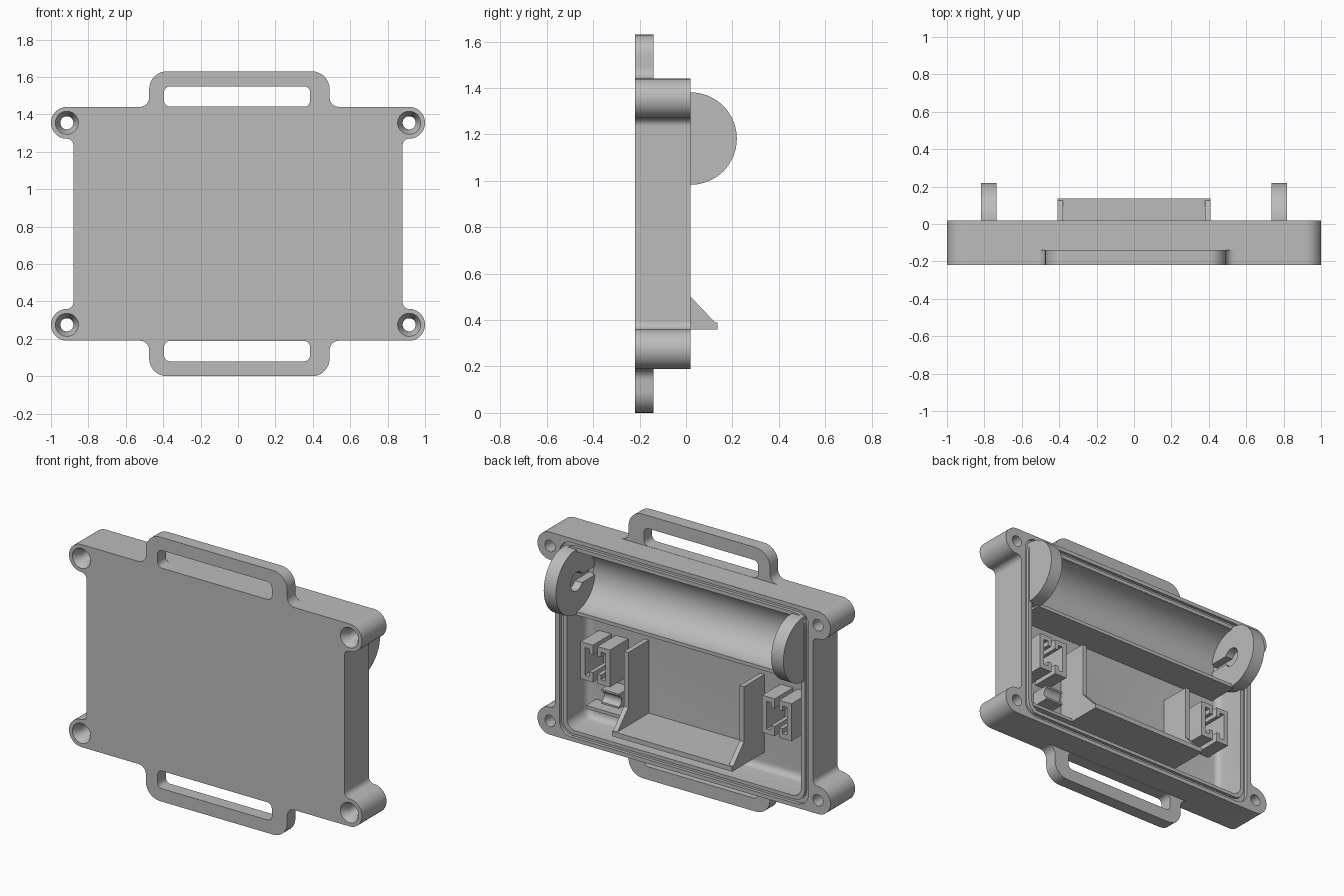
import bpy, bmesh, math
from mathutils import Vector

default = bpy.data.objects.get("Cube")
if default:
    bpy.data.objects.remove(default)

grey = bpy.data.materials.new("plain grey plastic")
grey.use_nodes = True
grey.diffuse_color = (0.5, 0.5, 0.5, 1)
grey.node_tree.nodes["Principled BSDF"].inputs["Base Color"].default_value = (0.5, 0.5, 0.5, 1)

MID = 0.815      # height of the case centre
BACK = 0.02      # rim plane
FRONT = -0.22    # outer face plane
FLOOR = -0.18    # inside floor plane


def add_object(name, bm):
    bmesh.ops.remove_doubles(bm, verts=bm.verts[:], dist=0.0002)
    bmesh.ops.recalc_face_normals(bm, faces=bm.faces[:])
    mesh = bpy.data.meshes.new(name)
    bm.to_mesh(mesh)
    bm.free()
    mesh.materials.append(grey)
    ob = bpy.data.objects.new(name, mesh)
    bpy.context.collection.objects.link(ob)
    return ob


def rounded(corners, steps=8):
    """Fillet each (u, v, radius) corner of a polygon."""
    out = []
    for i, (u, v, r) in enumerate(corners):
        p = Vector((u, v))
        if r == 0:
            out.append(p)
            continue
        a = (Vector(corners[i - 1][:2]) - p).normalized()
        b = (Vector(corners[(i + 1) % len(corners)][:2]) - p).normalized()
        half = a.angle(b) / 2
        centre = p + (a + b).normalized() * r / math.sin(half)
        d = r / math.tan(half)
        v0, v1, w = p + a * d - centre, p + b * d - centre, math.pi - 2 * half
        for k in range(steps + 1):
            t = k / steps
            out.append(centre + (v0 * math.sin((1 - t) * w) + v1 * math.sin(t * w)) / math.sin(w))
    clean = [p for i, p in enumerate(out) if (p - out[i - 1]).length > 0.0005]
    return clean


def rect(u0, u1, v0, v1, r=0.0, steps=8):
    return rounded([(u0, v0, r), (u1, v0, r), (u1, v1, r), (u0, v1, r)], steps)


def circle(u, v, r):
    return [Vector((u + r * math.cos(k * math.tau / 64), v + r * math.sin(k * math.tau / 64)))
            for k in range(64)]


def extrude(name, outline, axis, lo, hi, floor_fillet=0):
    """Extrude an (x, z) outline along y, or a (y, z) outline along x."""
    bm = bmesh.new()

    def place(p, d):
        return (p[0], d, p[1]) if axis == "y" else (d, p[0], p[1])
    rings = [[bm.verts.new(place(p, d)) for p in outline] for d in (lo, hi)]
    bottom = bm.faces.new(rings[0])
    bm.faces.new(rings[1][::-1])
    for i in range(len(outline)):
        bm.faces.new((rings[0][i - 1], rings[0][i], rings[1][i], rings[1][i - 1]))
    bmesh.ops.recalc_face_normals(bm, faces=bm.faces[:])
    if floor_fillet:
        bmesh.ops.bevel(bm, geom=bottom.edges[:], offset=floor_fillet, segments=5,
                        profile=0.5, affect="EDGES")
    return add_object(name, bm)


def box(name, x, y, z):
    return extrude(name, rect(x[0], x[1], z[0], z[1]), "y", y[0], y[1])


def cut(target, *cutters):
    for cutter in cutters:
        mod = target.modifiers.new("cut", "BOOLEAN")
        mod.operation, mod.solver, mod.object = "DIFFERENCE", "EXACT", cutter
        bpy.context.view_layer.update()
        result = bpy.data.meshes.new_from_object(
            target.evaluated_get(bpy.context.evaluated_depsgraph_get()))
        target.modifiers.clear()
        target.data = result
        bpy.data.objects.remove(cutter)
    return target


# Case shell with screw ears
ears = []
for sx, sz in ((1, 1), (1, -1), (-1, -1), (-1, 1)):
    ear = [(sx, MID + sz * 0.625, 0.0845), (sx, MID + sz * 0.455, 0.0845),
           (sx * 0.88, MID + sz * 0.455, 0.035)]
    ears += ear if sx == sz else ear[::-1]
case = extrude("case_shell", rounded(ears, 12), "y", FRONT, BACK)
cut(case, extrude("cavity", rect(-0.80, 0.80, 0.26, 1.37, 0.06), "y", FLOOR, 0.1, 0.04))

# Seal groove in the rim
groove = extrude("groove", rect(-0.85, 0.85, 0.215, 1.415, 0.08), "y", 0.0, 0.1)
cut(groove, extrude("groove_core", rect(-0.825, 0.825, 0.238, 1.392, 0.07), "y", -0.1, 0.2))
cut(case, groove)

# Countersunk screw holes
for sx in (-1, 1):
    for sz in (-1, 1):
        x, z = sx * 0.915, MID + sz * 0.54
        cut(case, extrude("screw_hole", circle(x, z, 0.035), "y", -0.4, 0.2))
        bm = bmesh.new()
        bmesh.ops.create_cone(bm, cap_ends=True, segments=64, radius1=0.035, radius2=0.067, depth=0.06)
        for v in bm.verts:
            v.co = Vector((x + v.co.x, -0.20 - v.co.z, z + v.co.y))
        cut(case, add_object("countersink", bm))

# Strap loops above and below
for name, s in (("top_strap_loop", 1), ("bottom_strap_loop", -1)):
    def z_at(h):
        return MID + s * h
    loop = rounded([(-0.56, z_at(0.60), 0), (-0.56, z_at(0.625), 0), (-0.475, z_at(0.625), 0.05),
                    (-0.475, z_at(MID), 0.095), (0.49, z_at(MID), 0.095),
                    (0.49, z_at(0.625), 0.05), (0.56, z_at(0.625), 0), (0.56, z_at(0.60), 0)])
    strap = extrude(name, loop, "y", FRONT, -0.14)
    low, high = sorted((z_at(0.626), z_at(0.735)))
    cut(strap, extrude("strap_slot", rect(-0.395, 0.385, low, high, 0.032), "y", -0.4, 0.2))

# Battery trough
trough = extrude("battery_trough", rect(-0.19, 0.018, 0.975, 1.38), "x", -0.75, 0.75)
cut(trough, extrude("battery_space", circle(BACK, 1.182, 0.185), "x", -0.9, 0.9))

# Battery end discs with a contact recess on the inner face
for name, s in (("left_battery_end", 1), ("right_battery_end", -1)):
    lo, hi = sorted((s * 0.735, s * 0.818))
    disc = extrude(name, circle(BACK, 1.182, 0.199), "x", lo, hi)
    lo, hi = sorted((s * 0.70, s * 0.785))
    cut(disc, extrude("contact_hole", circle(0.015, 1.182, 0.058), "x", lo, hi),
        extrude("contact_slot", rect(-0.3, 0.015, 1.155, 1.209), "x", lo, hi))

# Module bay: shelf and two gusseted side walls
box("bay_shelf", (-0.41, 0.41), (-0.19, 0.135), (0.36, 0.39))
wall = [(-0.19, 0.36), (0.125, 0.36), (0.125, 0.39), (0.02, 0.50), (0.02, 0.84), (-0.19, 0.84)]
for name, x in (("left_bay_wall", 0.38), ("right_bay_wall", -0.41)):
    extrude(name, [Vector(p) for p in wall], "x", x, x + 0.03)

# Pairs of facing channel brackets beside the bay
for side, s in (("left", 1), ("right", -1)):
    for part, x, d in (("outer", 0.72, -1), ("inner", 0.52, 1)):
        t = 0.03
        c = [(x, 0.58), (x + d * 0.085, 0.58), (x + d * 0.085, 0.64), (x + d * 0.06, 0.64),
             (x + d * 0.06, 0.58 + t), (x + d * t, 0.58 + t), (x + d * t, 0.81 - t),
             (x + d * 0.06, 0.81 - t), (x + d * 0.06, 0.75), (x + d * 0.085, 0.75),
             (x + d * 0.085, 0.81), (x, 0.81)]
        extrude(f"{side}_{part}_bracket", [Vector((s * u, v)) for u, v in c], "y", -0.19, 0.0)

# Small cable cradle and ledge on the left
cradle = box("cable_cradle", (0.50, 0.62), (-0.19, -0.06), (0.43, 0.52))
cut(cradle, extrude("cable_space", circle(-0.05, 0.475, 0.035), "x", 0.4, 0.8))
box("cable_ledge", (0.40, 0.74), (-0.19, -0.08), (0.36, 0.38))

# Smooth the curved faces, keep the edges sharp
for ob in bpy.context.view_layer.objects:
    chosen = ob.type == "MESH" and grey.name in ob.data.materials
    ob.select_set(chosen)
    if chosen:
        bpy.context.view_layer.objects.active = ob
bpy.ops.object.shade_smooth_by_angle(angle=math.radians(30))
